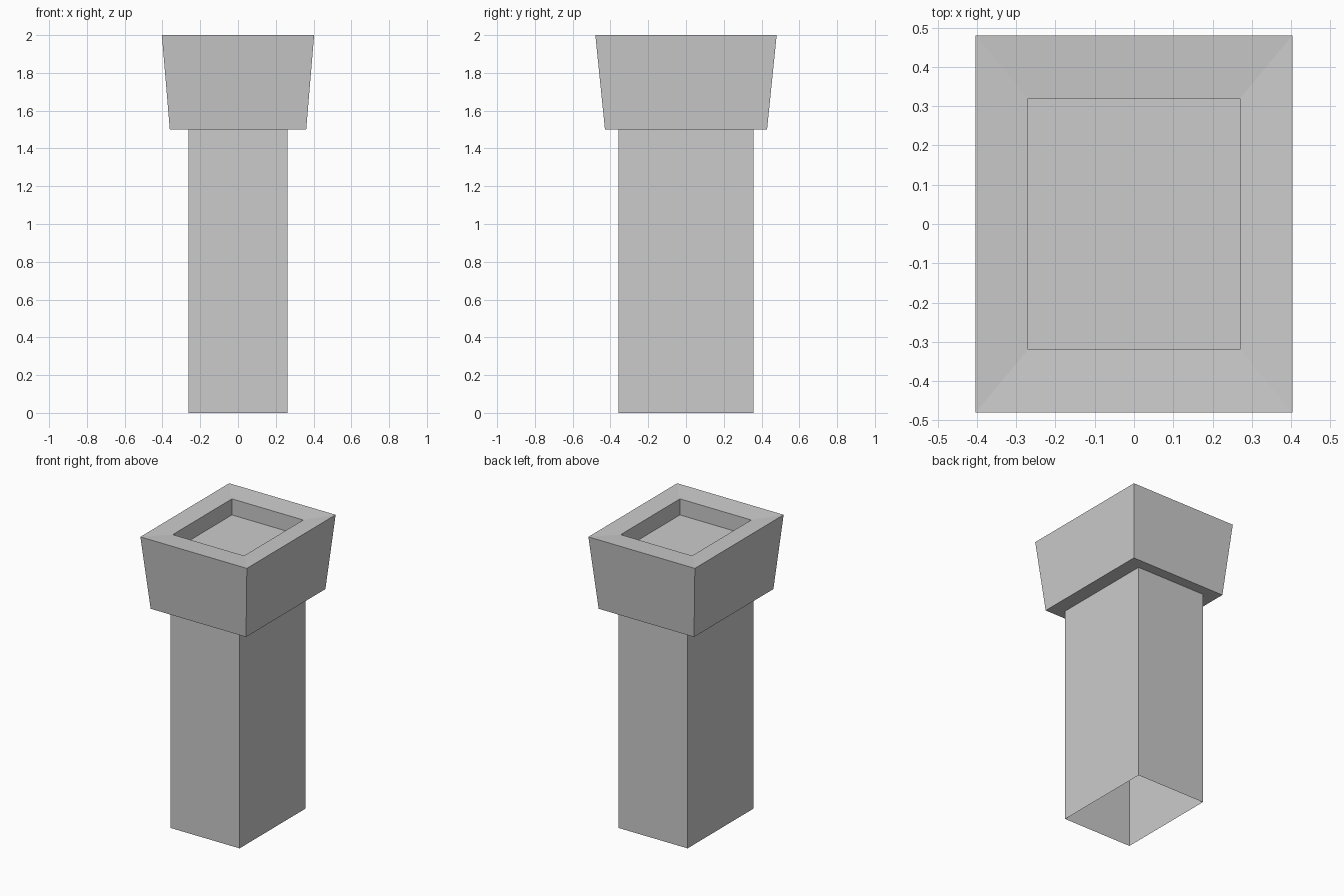
import bpy
import bmesh

cube = bpy.data.objects.get("Cube")
if cube:
    bpy.data.objects.remove(cube, do_unlink=True)

# Plain stone grey
stone = bpy.data.materials.new("stone grey")
stone.use_nodes = True
grey = (0.6, 0.6, 0.6, 1)
stone.diffuse_color = grey
stone.node_tree.nodes["Principled BSDF"].inputs["Base Color"].default_value = grey


def loft(name, rings, cap_end=False):
    """Join rectangular rings, each (half width, half depth, height)."""
    bm = bmesh.new()
    loops = [[bm.verts.new((sx * w, sy * d, z))
              for sx, sy in ((-1, -1), (1, -1), (1, 1), (-1, 1))]
             for w, d, z in rings]
    for low, high in zip(loops, loops[1:]):
        for i in range(4):
            j = (i + 1) % 4
            bm.faces.new((low[i], low[j], high[j], high[i]))
    if cap_end:
        bm.faces.new(loops[-1])
    mesh = bpy.data.meshes.new(name)
    bm.to_mesh(mesh)
    bm.free()
    mesh.materials.append(stone)
    obj = bpy.data.objects.new(name, mesh)
    bpy.context.collection.objects.link(obj)
    return obj


shaft = (0.262, 0.357)
opening = (0.27, 0.32)

# Hollow shaft, open at the foot
loft("shaft", [(*shaft, 0), (*shaft, 1.5)])

# Flared head: underside ledge, sloping sides, gently dished rim, sunken floor
loft("flared_head", [
    (*shaft, 1.5),
    (0.361, 0.429, 1.5),
    (0.403, 0.48, 2),
    (*opening, 1.99),
    (*opening, 1.88),
], cap_end=True)
